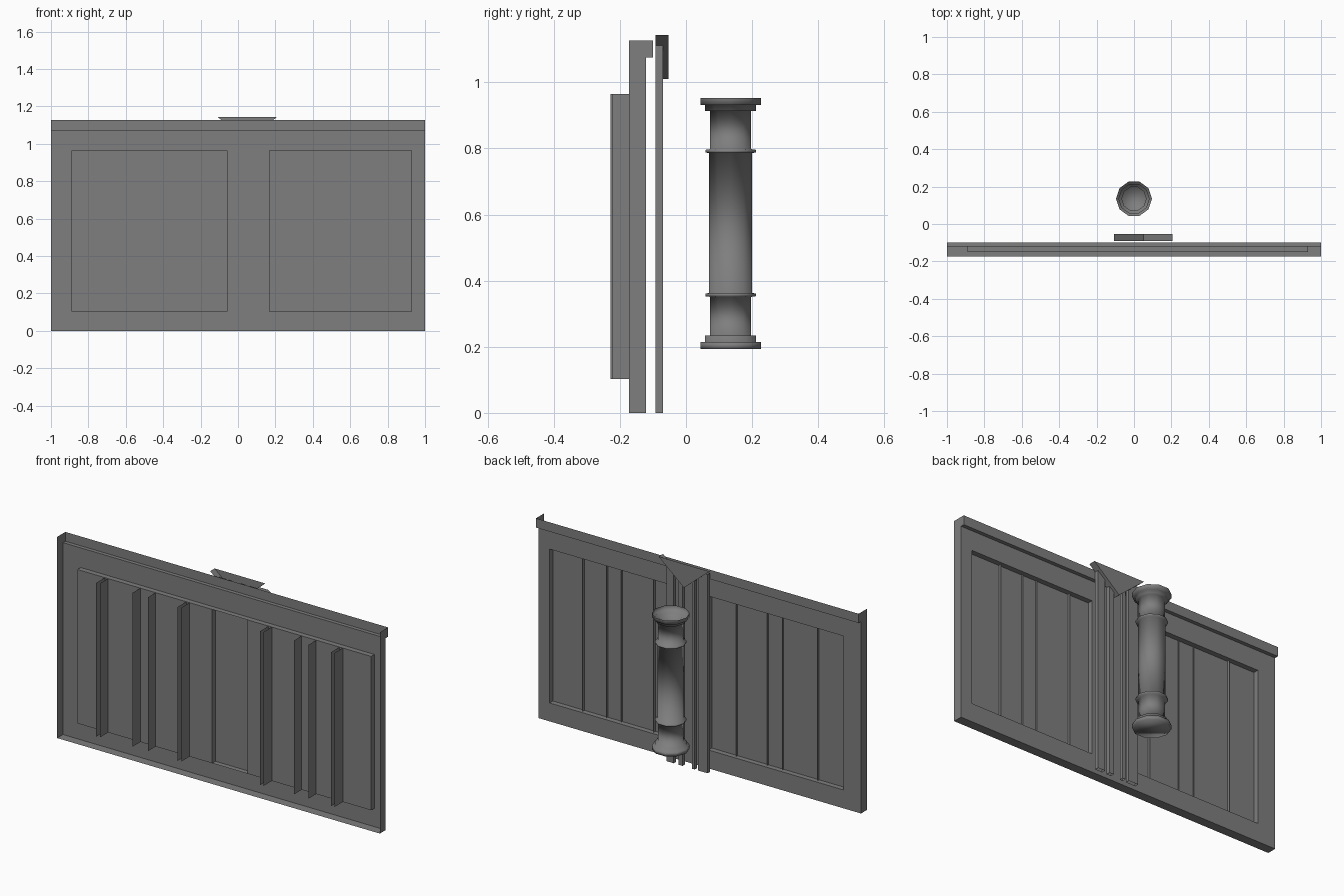
import bpy, bmesh, math

if "Cube" in bpy.data.objects:
    bpy.data.objects.remove(bpy.data.objects["Cube"])

GREY = bpy.data.materials.new("dark_grey")
GREY.diffuse_color = (0.21, 0.21, 0.21, 1)
GREY.use_nodes = True
GREY.node_tree.nodes["Principled BSDF"].inputs["Base Color"].default_value = GREY.diffuse_color


def mesh_object(name, polys):
    """Object from a list of polygons, each a list of points."""
    bm = bmesh.new()
    for poly in polys:
        bm.faces.new([bm.verts.new(p) for p in poly])
    bmesh.ops.remove_doubles(bm, verts=bm.verts, dist=1e-5)
    mesh = bpy.data.meshes.new(name)
    bm.to_mesh(mesh)
    bm.free()
    mesh.materials.append(GREY)
    obj = bpy.data.objects.new(name, mesh)
    bpy.context.collection.objects.link(obj)
    return obj


def face_y(x0, x1, z0, z1, y):      # upright, facing the back (+y)
    return [(x1, y, z0), (x0, y, z0), (x0, y, z1), (x1, y, z1)]


def face_x(x, y0, y1, z0, z1):      # upright, seen from the side
    return [(x, y0, z0), (x, y1, z0), (x, y1, z1), (x, y0, z1)]


def face_z(x0, x1, y0, y1, z):      # level
    return [(x0, y0, z), (x1, y0, z), (x1, y1, z), (x0, y1, z)]


def open_box(name, x0, x1, y0, y1, z0, z1):
    return mesh_object(name, [
        face_y(x0, x1, z0, z1, y0)[::-1], face_y(x0, x1, z0, z1, y1),
        face_x(x0, y0, y1, z0, z1)[::-1], face_x(x1, y0, y1, z0, z1)])


FRONT, PLATE, LIP, RECESS = -0.173, -0.121, -0.10, -0.15
TOP, LIP_Z = 1.127, 1.075
Z0, Z1 = 0.103, 0.965
PANELS = [(-0.89, -0.055), (0.165, 0.93)]

# Wall shell: framed plate with overhanging lip, open at the front and top
shell = [
    face_y(-1, 1, 0, Z0, PLATE),
    face_y(-1, 1, Z1, LIP_Z, PLATE),
    face_y(-1, PANELS[0][0], Z0, Z1, PLATE),
    face_y(PANELS[0][1], PANELS[1][0], Z0, Z1, PLATE),
    face_y(PANELS[1][1], 1, Z0, Z1, PLATE),
    face_y(-1, 1, LIP_Z, TOP, LIP),
    face_z(-1, 1, PLATE, LIP, LIP_Z)[::-1],
    face_z(-1, 1, FRONT, PLATE, 0)[::-1],
]
for x in (-1, 1):
    end = [(x, FRONT, 0), (x, PLATE, 0), (x, PLATE, LIP_Z),
           (x, LIP, LIP_Z), (x, LIP, TOP), (x, FRONT, TOP)]
    shell.append(end if x > 0 else end[::-1])
mesh_object("wall_shell", shell)

# Recess edges and sunken panels
recess = [face_z(PANELS[0][0], PANELS[1][1], RECESS, PLATE, Z0),
          face_z(PANELS[0][0], PANELS[1][1], RECESS, PLATE, Z1)[::-1]]
for x0, x1 in PANELS:
    recess.append(face_x(x0, RECESS, PLATE, Z0, Z1))
    recess.append(face_x(x1, RECESS, PLATE, Z0, Z1)[::-1])
    recess.append(face_y(x0, x1, Z0, Z1, RECESS))
mesh_object("recessed_panels", recess)

# Thin plank dividers in the panels: double ones and single ones
for i, x in enumerate([-0.72, -0.215, 0.295, 0.735]):
    mesh_object(f"double_divider_{i + 1}", [
        face_x(x, -0.228, -0.135, Z0, Z1)[::-1],
        face_x(x + 0.02, -0.222, RECESS, Z0, Z1)])
for i, x in enumerate([-0.5, -0.405, 0.5, 0.59]):
    mesh_object(f"single_divider_{i + 1}",
                [face_x(x, -0.218, -0.14, Z0, Z1)])

# Upright slats behind the wall, hollow
for i, (x0, x1) in enumerate([(-0.085, -0.025), (-0.005, 0.013),
                              (0.07, 0.097), (0.125, 0.17)]):
    open_box(f"slat_{i + 1}", x0, x1, -0.092, -0.07, 0, 1.113)

# Triangular bracket over the slats, open above and towards the wall
tri = [(-0.108, 1.143), (0.05, 1.01), (0.207, 1.143)]
bracket = [[(x, -0.053, z) for x, z in tri[::-1]]]
for (xa, za), (xb, zb) in zip(tri, tri[1:]):
    bracket.append([(xa, -0.092, za), (xb, -0.092, zb),
                    (xb, -0.053, zb), (xa, -0.053, za)])
mesh_object("triangle_bracket", bracket)

# Ten-sided column with flanges and rings, capped below and open above
SIDES = 10
profile = [(0.096, 0.193), (0.096, 0.214), (0.081, 0.214), (0.081, 0.234),
           (0.065, 0.234), (0.065, 0.351), (0.080, 0.353), (0.080, 0.361),
           (0.068, 0.363), (0.068, 0.786), (0.080, 0.788), (0.080, 0.796),
           (0.065, 0.798), (0.065, 0.914), (0.081, 0.914), (0.081, 0.932),
           (0.096, 0.932), (0.096, 0.953)]


def ring_point(r, z, i):
    a = 2 * math.pi * i / SIDES
    return (r * math.cos(a), 0.135 + r * math.sin(a), z)


column = [[ring_point(*profile[0], i) for i in range(SIDES)][::-1]]
for lo, hi in zip(profile, profile[1:]):
    for i in range(SIDES):
        column.append([ring_point(*lo, i), ring_point(*lo, i + 1),
                       ring_point(*hi, i + 1), ring_point(*hi, i)])
col = mesh_object("column", column)
for poly in col.data.polygons:
    poly.use_smooth = True
